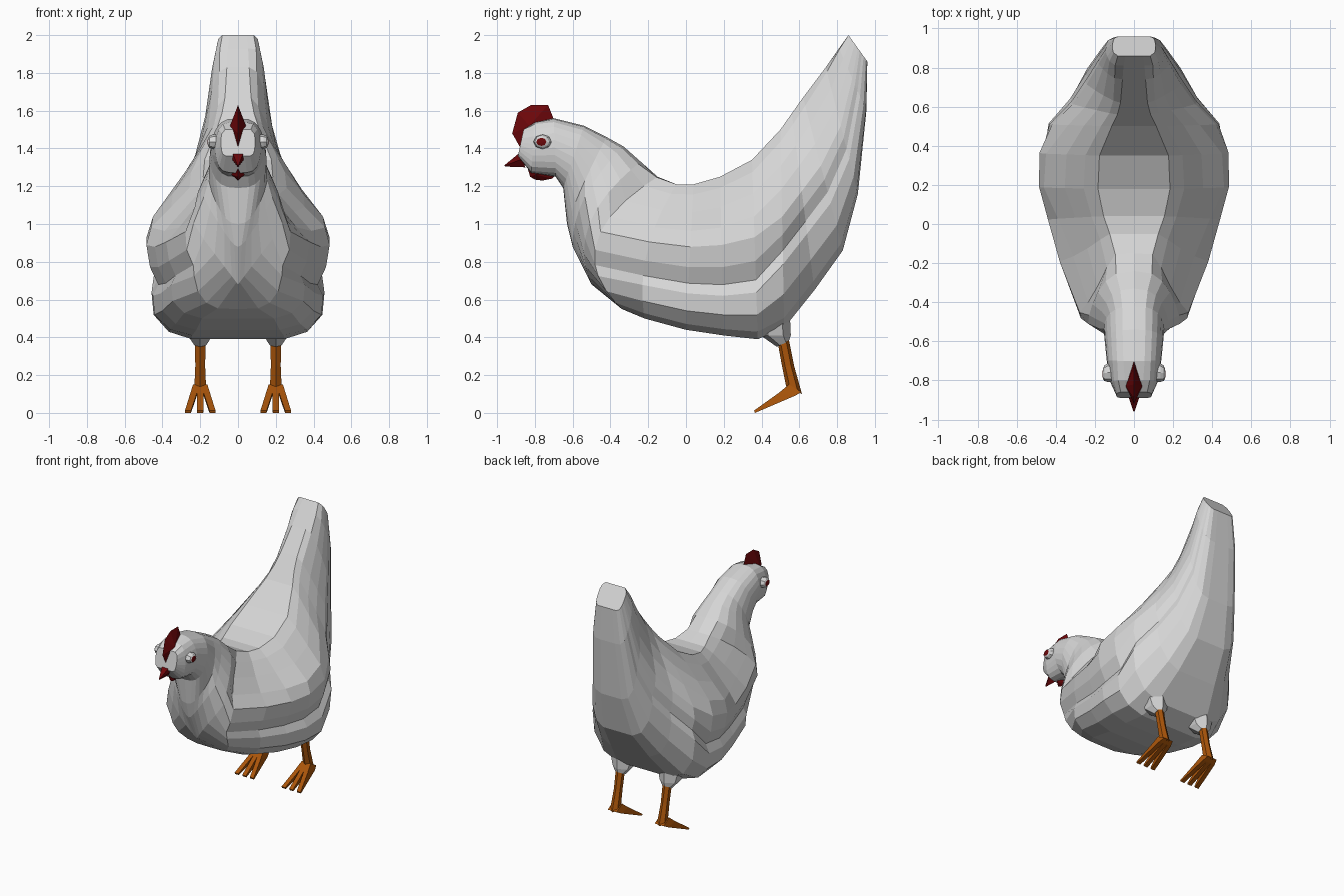
import bpy, bmesh, math

if "Cube" in bpy.data.objects:
    bpy.data.objects.remove(bpy.data.objects["Cube"])


def material(name, rgb):
    m = bpy.data.materials.new(name)
    m.diffuse_color = (*rgb, 1)
    m.use_nodes = True
    m.node_tree.nodes["Principled BSDF"].inputs["Base Color"].default_value = m.diffuse_color
    return m


WHITE = material("white_feather", (0.67, 0.67, 0.67))
RED = material("dark_red", (0.15, 0.002, 0.003))
ORANGE = material("leg_orange", (0.40, 0.09, 0.003))


def make(name, verts, faces, *mats):
    me = bpy.data.meshes.new(name)
    me.from_pydata([tuple(v) for v in verts], [], faces)
    ob = bpy.data.objects.new(name, me)
    bpy.context.collection.objects.link(ob)
    for m in mats:
        me.materials.append(m)
    bm = bmesh.new()
    bm.from_mesh(me)
    bmesh.ops.remove_doubles(bm, verts=bm.verts, dist=1e-5)
    bmesh.ops.recalc_face_normals(bm, faces=bm.faces)
    bm.to_mesh(me)
    bm.free()
    return ob


def loft(name, rings, mat):
    """Skin equal-length rings and cap both ends."""
    n = len(rings[0])
    verts = [v for r in rings for v in r]
    faces = [(a * n + i, a * n + (i + 1) % n, (a + 1) * n + (i + 1) % n, (a + 1) * n + i)
             for a in range(len(rings) - 1) for i in range(n)]
    faces += [tuple(range(n)), tuple(range(len(verts) - n, len(verts)))]
    return make(name, verts, faces, mat)


def oval(x, y, z, rx, ry, n=6, tilt=0.0):
    return [(x + rx * math.cos(a), y + ry * math.sin(a), z + tilt * math.sin(a))
            for a in (2 * math.pi * (i + .5) / n for i in range(n))]


# Half cross-sections: (distance from top to bottom, width fraction)
BOX = [(0, 0), (0, .4), (0, .75), (.15, .95), (.33, 1), (.5, 1), (.6, 1), (.7, .98),
       (.8, .96), (.92, .9), (1, .72), (1, .4), (1, 0)]
ROUND = [((1 - math.cos(math.pi * i / 12)) / 2, math.sin(math.pi * i / 12) ** .7)
         for i in range(12)] + [(1, 0)]
# Keeled breast: rounded above, a straight V below
KEEL = ROUND[:6] + [(t, min(1, 2.1 * (1 - t))) for t, _ in ROUND[6:]]
WING = [(0, 0), (0, .38), (.07, .53), (.19, .73), (.32, .95), (.43, 1), (.57, .96),
        (.68, .87), (.75, .93), (.87, .91), (.96, .75), (1, .5), (1, 0)]
FRONT = [(t, w * (.86 if i < 5 else 1)) for i, (t, w) in enumerate(WING)]
TAIL = [(0, 0), (0, .25), (.06, .37), (.18, .56), (.30, .74), (.44, .92), (.53, .95),
        (.61, .90), (.68, .96), (.83, .92), (.95, .74), (1, .48), (1, 0)]
PROFILES = [BOX, ROUND, KEEL, FRONT, WING, TAIL, BOX]

# Sections: top y, top z, bottom y, bottom z, half width, forward bow, profile blend
SECTIONS = [
    (-.86, 1.50, -.89, 1.36, .09, 0, 0),
    (-.80, 1.54, -.82, 1.27, .12, 0, .6),
    (-.70, 1.56, -.69, 1.25, .14, 0, 1),
    (-.54, 1.52, -.65, 1.19, .15, 0, 1),
    (-.42, 1.46, -.63, 1.00, .155, .01, 1.4),
    (-.33, 1.41, -.60, .88, .18, .07, 1.8),
    (-.24, 1.33, -.50, .68, .235, .14, 2),
    (-.15, 1.25, -.34, .55, .28, .23, 2.75),
    (-.05, 1.21, -.22, .50, .38, .07, 3),
    (.04, 1.21, 0, .44, .44, 0, 3.5),
    (.18, 1.25, .20, .41, .485, 0, 4),
    (.35, 1.34, .38, .39, .49, 0, 4.15),
    (.50, 1.50, .52, .45, .455, 0, 5),
    (.56, 1.585, .68, .65, .34, 0, 5),
    (.62, 1.67, .83, .86, .26, 0, 5.1),
    (.74, 1.83, .91, 1.16, .19, 0, 5.4),
    (.81, 1.93, .955, 1.6, .147, 0, 5.75),
    (.86, 2.00, .96, 1.86, .11, 0, 6),
]
rings = []
for ty, tz, by, bz, w, bow, k in SECTIONS:
    j = min(int(k), len(PROFILES) - 2)
    half = []
    for (t0, w0), (t1, w1) in zip(PROFILES[j], PROFILES[j + 1]):
        t, f = t0 + (t1 - t0) * (k - j), w0 + (w1 - w0) * (k - j)
        half.append((w * f, ty + (by - ty) * t - bow * 4 * t * (1 - t), tz + (bz - tz) * t))
    rings.append(half + [(-x, y, z) for x, y, z in half[-2:0:-1]])
loft("body", rings, WHITE)


def blade(name, outline, centre, half):
    """Thin plate with a ridge on each side."""
    n = len(outline)
    verts = [(0, y, z) for y, z in outline] + [(s * half, *centre) for s in (1, -1)]
    make(name, verts, [(i, (i + 1) % n, n + s) for i in range(n) for s in (0, 1)], RED)


# Comb, beak and wattle
blade("comb", [(-.875, 1.40), (-.92, 1.48), (-.89, 1.59), (-.82, 1.63), (-.73, 1.63),
               (-.70, 1.555), (-.80, 1.50)], (-.83, 1.52), .042)
loft("beak", [[(.034, -.865, 1.39), (-.034, -.865, 1.39), (-.034, -.865, 1.345),
               (0, -.85, 1.30), (.034, -.865, 1.345)],
              [(.003, -.96, 1.312), (-.003, -.96, 1.312), (-.003, -.96, 1.308),
               (0, -.955, 1.304), (.003, -.96, 1.308)]], RED)
blade("wattle", [(-.84, 1.30), (-.825, 1.25), (-.80, 1.235), (-.76, 1.23), (-.71, 1.24),
                 (-.68, 1.27), (-.76, 1.31)], (-.795, 1.262), .036)

for side, s in (("right", 1), ("left", -1)):
    # Eye: faceted ball with a red outer cap
    prof = [(.10, .05), (.135, .048), (.152, .039), (.158, .027), (.161, .012)]
    eye = loft(side + "_eye", [[(s * x, -.757 - .012 * i / 4 + r * math.cos(a),
                                 1.435 + .8 * r * math.sin(a))
                                for a in (math.pi * j / 4 for j in range(8))]
                               for i, (x, r) in enumerate(prof)], WHITE)
    eye.data.materials.append(RED)
    for p in eye.data.polygons:
        p.material_index = int(abs(p.center.x) > .1565)

    # Feathered thigh and shin
    cx = .2 * s
    loft(side + "_thigh", [oval(cx, .46, .52, .11, .09), oval(cx, .475, .41, .075, .08),
                           oval(cx, .513, .365, .036, .032, tilt=.015)], WHITE)
    loft(side + "_shin", [oval(cx, .513, .39, .033, .028, tilt=.015),
                          oval(cx, .54, .25, .030, .032),
                          oval(cx, .572, .12, .036, .042, tilt=-.02)], ORANGE)
    # Three toes fanning forward from the ankle
    for i, d in enumerate((-1, 0, 1)):
        def quad(x, w, top, low):
            return [(x - w, *top), (x + w, *top), (x + w, *low), (x - w, *low)]
        loft(f"{side}_toe_{i + 1}", [quad(cx + d * .022, .016, (.545, .15), (.613, .11)),
                                     quad(cx + d * .035, .017, (.49, .105), (.575, .09)),
                                     quad(cx + d * .065, .016, (.36, .012), (.365, 0))], ORANGE)
